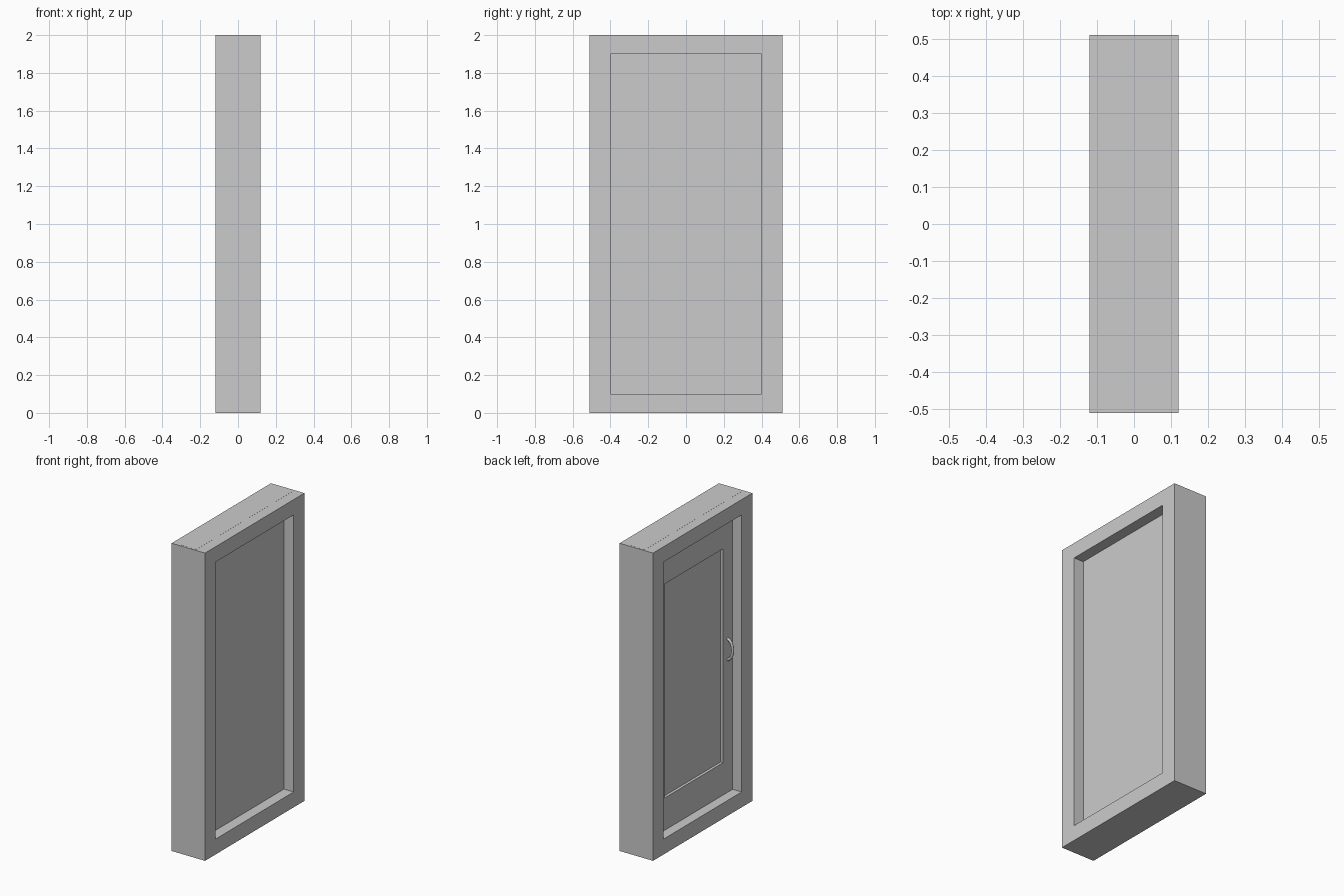
import bpy
import bmesh
import math

if "Cube" in bpy.data.objects:
    bpy.data.objects.remove(bpy.data.objects["Cube"])


def nested_rects(name, loops, closed):
    """Bridge rectangular loops (x, half_width_y, z_low, z_high) in order."""
    bm = bmesh.new()
    rings = [[bm.verts.new((x, y, z)) for y, z in
              ((-w, lo), (w, lo), (w, hi), (-w, hi))]
             for x, w, lo, hi in loops]
    pairs = list(zip(rings, rings[1:]))
    if closed:
        pairs.append((rings[-1], rings[0]))
    else:
        bm.faces.new(rings[0])
        bm.faces.new(rings[-1])
    for a, b in pairs:
        for i in range(4):
            j = (i + 1) % 4
            bm.faces.new((a[i], a[j], b[j], b[i]))
    bmesh.ops.recalc_face_normals(bm, faces=bm.faces)
    mesh = bpy.data.meshes.new(name)
    bm.to_mesh(mesh)
    bm.free()
    obj = bpy.data.objects.new(name, mesh)
    bpy.context.collection.objects.link(obj)
    return obj


# Outer frame around the doorway
OUTER = (0.51, 0.0, 1.9995)
OPENING = (0.40, 0.10, 1.90)
nested_rects("door_frame", [(0.12, *OUTER), (-0.12, *OUTER),
                            (-0.12, *OPENING), (0.12, *OPENING)], True)

# Door leaf set into the frame, with a shallow recessed panel on the -x side
LEAF = (0.50, 0.02, 2.0)
PANEL = (0.30, 0.31, 1.70)
nested_rects("door_leaf", [(0.05, *LEAF), (-0.055, *LEAF),
                           (-0.055, *PANEL), (-0.037, *PANEL)], False)

# Bowed pull handle on the stile
curve = bpy.data.curves.new("door_handle", "CURVE")
curve.dimensions = "3D"
curve.bevel_depth = 0.009
curve.bevel_resolution = 2
curve.use_fill_caps = True
steps = 12
spline = curve.splines.new("POLY")
spline.points.add(steps)
for i, p in enumerate(spline.points):
    a = math.pi * i / steps
    p.co = (-0.05 - 0.04 * math.sin(a), -0.35, 1.03 - 0.068 * math.cos(a), 1)
handle = bpy.data.objects.new("door_handle", curve)
bpy.context.collection.objects.link(handle)
bpy.context.view_layer.objects.active = handle
handle.select_set(True)
bpy.ops.object.convert(target="MESH")
bpy.ops.object.shade_smooth_by_angle(angle=math.radians(50))
